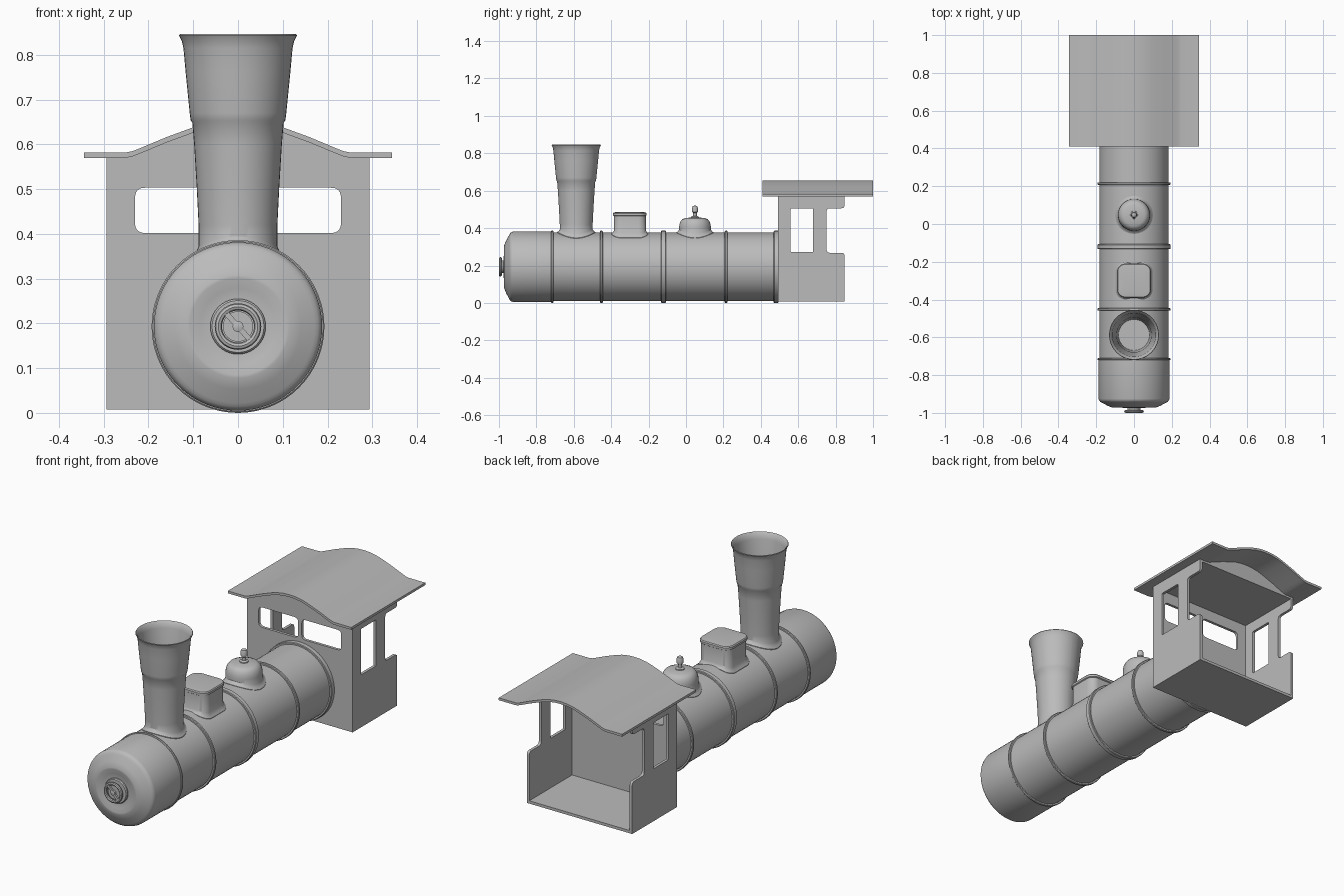
import bpy, bmesh, math
from mathutils import Matrix, Vector

if "Cube" in bpy.data.objects:
    bpy.data.objects.remove(bpy.data.objects["Cube"])

CZ, R = 0.193, 0.183          # boiler axis height and radius

grey = bpy.data.materials.new("plain grey")
grey.diffuse_color = (0.5, 0.5, 0.5, 1)
grey.use_nodes = True
grey.node_tree.nodes["Principled BSDF"].inputs["Base Color"].default_value = grey.diffuse_color


def finish(name, bm, angle=32):
    bmesh.ops.remove_doubles(bm, verts=bm.verts, dist=1e-5)
    bmesh.ops.recalc_face_normals(bm, faces=bm.faces)
    me = bpy.data.meshes.new(name)
    bm.to_mesh(me)
    bm.free()
    me.materials.append(grey)
    ob = bpy.data.objects.new(name, me)
    bpy.context.collection.objects.link(ob)
    bpy.ops.object.select_all(action='DESELECT')
    ob.select_set(True)
    bpy.context.view_layer.objects.active = ob
    bpy.ops.object.shade_smooth_by_angle(angle=math.radians(angle))
    return ob


def loft(name, rings, closed=False):
    """Skin a list of equal point rings; cap the ends unless closed."""
    bm = bmesh.new()
    vs = [[bm.verts.new(p) for p in ring] for ring in rings]
    n = len(vs[0])
    pairs = list(zip(vs, vs[1:])) + ([(vs[-1], vs[0])] if closed else [])
    for a, b in pairs:
        for i in range(n):
            j = (i + 1) % n
            bm.faces.new((a[i], a[j], b[j], b[i]))
    if not closed:
        bm.faces.new(vs[0])
        bm.faces.new(vs[-1])
    return finish(name, bm)


def turned_y(name, profile, closed=False, n=64):
    """Lathe (radius, y) points about the boiler axis."""
    return loft(name, [[(r * math.cos(2 * math.pi * i / n), y,
                         CZ + r * math.sin(2 * math.pi * i / n))
                        for i in range(n)] for r, y in profile], closed)


def mount(name, y0, profile):
    """Stack of rounded squares (half size, corner radius, z, draped).
    Draped rings follow the boiler's surface; corner = half gives a circle."""
    rings = []
    for a, c, z, drape in profile:
        ring = []
        for q in range(4):
            m = math.pi / 4 + q * math.pi / 2
            cx = math.copysign(a - c, math.cos(m))
            cy = math.copysign(a - c, math.sin(m))
            for k in range(13):
                t = (q + k / 12.5 + 0.02) * math.pi / 2
                x, y = cx + c * math.cos(t), cy + c * math.sin(t)
                h = CZ + math.sqrt(R * R - x * x) + z if drape else z
                ring.append((x, y0 + y, h))
        rings.append(ring)
    return loft(name, rings)


def rounded(points):
    """Fillet the corners of a polygon given as (x, y, radius)."""
    out = []
    for i, (x, y, r) in enumerate(points):
        p = Vector((x, y))
        if not r:
            out.append(p)
            continue
        u = (Vector(points[i - 1][:2]) - p).normalized() * r
        v = (Vector(points[(i + 1) % len(points)][:2]) - p).normalized() * r
        for k in range(7):
            t = k / 6
            out.append(p + u * (1 - t) ** 2 + v * t ** 2)
    return out


def box_loop(x0, x1, y0, y1, r):
    return [(x0, y0, r), (x1, y0, r), (x1, y1, r), (x0, y1, r)]


def panel(name, loops, thick, place):
    """Flat plate with holes, from filled curve outlines."""
    cu = bpy.data.curves.new(name, 'CURVE')
    cu.dimensions = '2D'
    cu.fill_mode = 'BOTH'
    cu.extrude = thick / 2
    for loop in loops:
        pts = rounded(loop)
        sp = cu.splines.new('POLY')
        sp.points.add(len(pts) - 1)
        for s, p in zip(sp.points, pts):
            s.co = (p.x, p.y, 0, 1)
        sp.use_cyclic_u = True
    tmp = bpy.data.objects.new(name + "_outline", cu)
    bpy.context.collection.objects.link(tmp)
    dg = bpy.context.evaluated_depsgraph_get()
    me = bpy.data.meshes.new_from_object(tmp.evaluated_get(dg))
    bm = bmesh.new()
    bm.from_mesh(me)
    bm.transform(place)
    bpy.data.objects.remove(tmp)
    bpy.data.meshes.remove(me)
    bpy.data.curves.remove(cu)
    return finish(name, bm)


def facing_y(y):
    return Matrix(((1, 0, 0, 0), (0, 0, -1, y), (0, 1, 0, 0), (0, 0, 0, 1)))


def facing_x(x):
    return Matrix(((0, 0, 1, x), (1, 0, 0, 0), (0, 1, 0, 0), (0, 0, 0, 1)))


# Boiler, smokebox with dished door, and bands
turned_y("boiler", [(R, -0.72), (R, 0.495)])
turned_y("smokebox", [(0.188, -0.71), (0.188, -0.925), (0.185, -0.934),
                      (0.179, -0.941), (0.171, -0.945), (0.14, -0.962), (0.115, -0.972),
                      (0.108, -0.972), (0.085, -0.966), (0.064, -0.963), (0.01, -0.963)])
for i, (y, w) in enumerate([(-0.715, 0.012), (-0.452, 0.014), (-0.12, 0.026),
                            (0.214, 0.014), (0.482, 0.026)]):
    h = w / 2
    turned_y(f"boiler_band_{i + 1}", [(0.17, y - h), (0.19, y - h), (0.193, y - h + 0.003),
                                      (0.193, y + h - 0.003), (0.19, y + h), (0.17, y + h)], True)

# Door boss and hand wheel
turned_y("door_boss", [(0.062, -0.955), (0.062, -0.970), (0.058, -0.975), (0.034, -0.975),
                       (0.034, -0.988), (0.012, -0.988)], n=40)
turned_y("hand_wheel", [(0.044 + 0.008 * math.cos(k * math.pi / 4),
                         -0.992 + 0.008 * math.sin(k * math.pi / 4)) for k in range(8)], True, 40)
turned_y("wheel_hub", [(0.012, -0.98), (0.012, -0.998), (0.006, -1.0)], n=20)
bm = bmesh.new()
bmesh.ops.create_cube(bm, size=1, matrix=Matrix.Translation((0, -0.992, CZ))
                      @ Matrix.Rotation(math.radians(48), 4, 'Y')
                      @ Matrix.Diagonal((0.08, 0.01, 0.012, 1)))
finish("wheel_bar", bm)

# Chimney: draped flange, tapered stack, flared hollow top
stack = [(0.102, -0.006, 1), (0.102, 0.003, 1), (0.095, 0.007, 1), (0.088, 0.018, 1),
         (0.088, 0.42, 0), (0.092, 0.50, 0), (0.098, 0.60, 0), (0.102, 0.648, 0),
         (0.106, 0.654, 0), (0.108, 0.67, 0), (0.117, 0.76, 0), (0.122, 0.815, 0),
         (0.126, 0.832, 0), (0.132, 0.843, 0), (0.130, 0.846, 0), (0.122, 0.838, 0),
         (0.115, 0.815, 0), (0.100, 0.67, 0), (0.092, 0.62, 0), (0.082, 0.45, 0)]
mount("chimney", -0.587, [(r, r, z, d) for r, z, d in stack])

# Sand box with lid
mount("sand_box", -0.30, [(0.098, 0.05, -0.006, 1), (0.098, 0.05, 0.002, 1),
                          (0.092, 0.044, 0.006, 1), (0.085, 0.04, 0.018, 1),
                          (0.085, 0.04, 0.468, 0)])
mount("sand_box_lid", -0.30, [(0.084, 0.04, 0.464, 0), (0.090, 0.044, 0.468, 0),
                              (0.090, 0.044, 0.479, 0), (0.086, 0.04, 0.484, 0),
                              (0.06, 0.03, 0.487, 0)])

# Steam dome and valve
dome = [(0.100, -0.006, 1), (0.100, 0.002, 1), (0.092, 0.006, 1), (0.085, 0.016, 1),
        (0.085, 0.405, 0), (0.083, 0.422, 0), (0.077, 0.437, 0), (0.068, 0.448, 0),
        (0.055, 0.453, 0), (0.02, 0.457, 0)]
mount("steam_dome", 0.048, [(r, r, z, d) for r, z, d in dome])
valve = [(0.022, 0.45), (0.020, 0.461), (0.010, 0.465), (0.010, 0.482), (0.015, 0.486),
         (0.016, 0.508), (0.012, 0.517), (0.004, 0.52)]
mount("dome_valve", 0.048, [(r, r, z, 0) for r, z in valve])

# Roof curve: flat eaves rising to a rounded crown
half = [(0.344, 0.582), (0.25, 0.582), (0.235, 0.585), (0.215, 0.593), (0.16, 0.616),
        (0.10, 0.638), (0.07, 0.647), (0.035, 0.653)]
crown = half + [(0, 0.655)] + [(-x, z) for x, z in reversed(half)]
roof = crown + [(x, z - 0.012) for x, z in reversed(crown)]
panel("cab_roof", [[(x, z, 0) for x, z in roof]], 0.59, facing_y(0.705))

# Cab front wall with two windows, and the closed ceiling under the crown
inner = [(x, z - 0.006, 0) for x, z in crown if abs(x) < 0.3]
panel("cab_front", [[(-0.294, 0.008, 0), (-0.294, 0.576, 0)] + inner[::-1]
                    + [(0.294, 0.576, 0), (0.294, 0.008, 0)],
                    box_loop(-0.23, -0.01, 0.402, 0.503, 0.022),
                    box_loop(0.01, 0.23, 0.402, 0.503, 0.022)], 0.014, facing_y(0.5))
panel("cab_ceiling", [[(-0.285, 0.56, 0), (-0.285, 0.576, 0)] + inner[::-1]
                      + [(0.285, 0.576, 0), (0.285, 0.56, 0)]], 0.345, facing_y(0.675))

# Cab sides with window and open doorway cut, and the floor
side = [(0.493, 0.008, 0), (0.848, 0.008, 0), (0.848, 0.268, 0.018), (0.752, 0.268, 0.018),
        (0.752, 0.506, 0.018), (0.848, 0.506, 0.018), (0.848, 0.576, 0), (0.493, 0.576, 0)]
for label, s in (("left", -1), ("right", 1)):
    panel(f"cab_side_{label}", [side, box_loop(0.56, 0.68, 0.272, 0.504, 0.004)],
          0.014, facing_x(s * 0.287))
panel("cab_floor", [box_loop(-0.285, 0.285, 0.008, 0.022, 0)], 0.35, facing_y(0.673))
